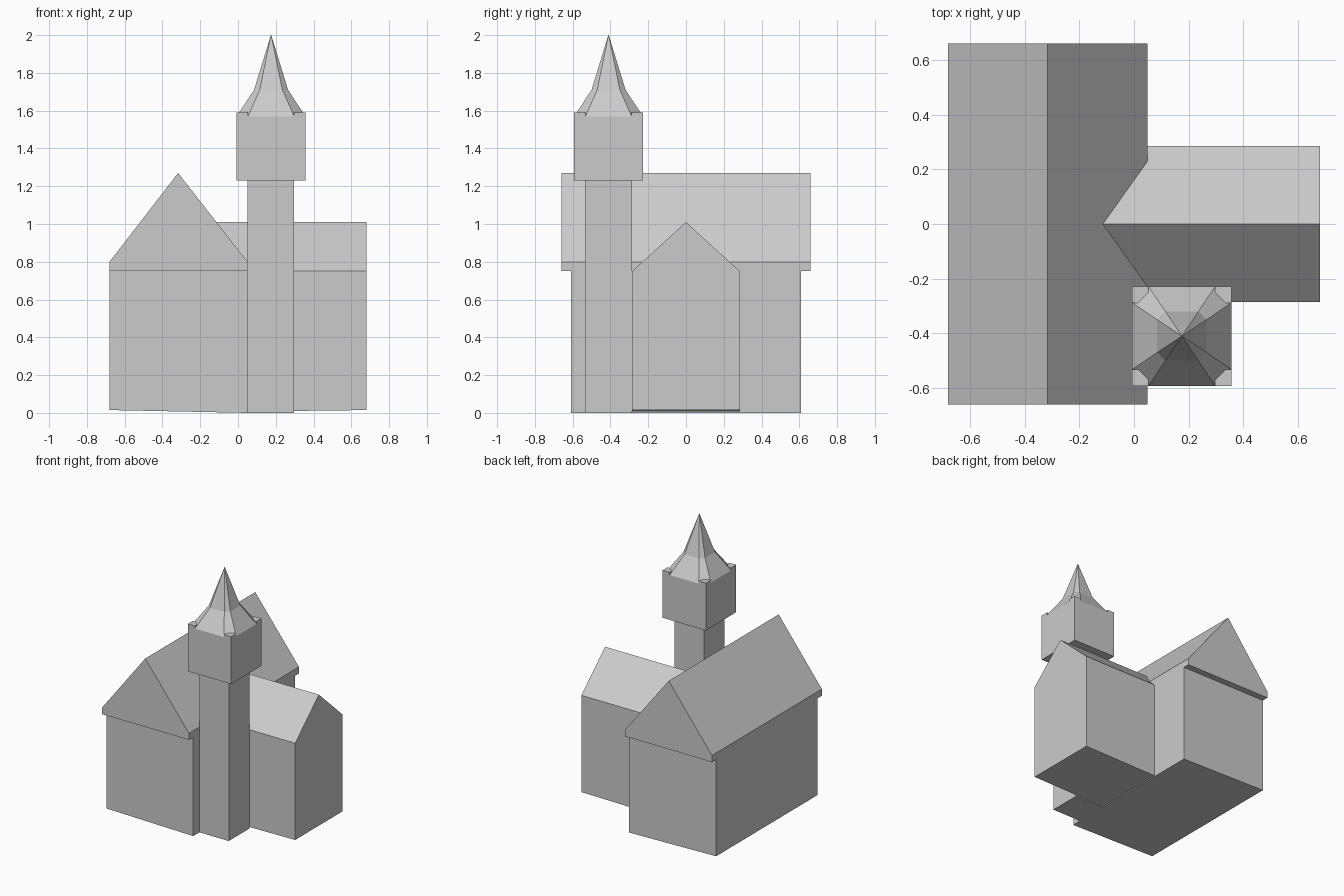
import bpy, bmesh

if "Cube" in bpy.data.objects:
    bpy.data.objects.remove(bpy.data.objects["Cube"])


def build(name, rings):
    """Closed solid lofted through rings of equal point count."""
    bm = bmesh.new()
    loops = [[bm.verts.new(p) for p in ring] for ring in rings]
    n = len(rings[0])
    for a, b in zip(loops, loops[1:]):
        for i in range(n):
            j = (i + 1) % n
            bm.faces.new((a[i], a[j], b[j], b[i]))
    bm.faces.new(loops[0])
    bm.faces.new(loops[-1])
    bmesh.ops.remove_doubles(bm, verts=bm.verts, dist=1e-5)
    bmesh.ops.recalc_face_normals(bm, faces=bm.faces)
    mesh = bpy.data.meshes.new(name)
    bm.to_mesh(mesh)
    bm.free()
    obj = bpy.data.objects.new(name, mesh)
    bpy.context.collection.objects.link(obj)
    return obj


def box(name, x0, x1, y0, y1, z0, z1):
    base = [(x0, y0), (x1, y0), (x1, y1), (x0, y1)]
    return build(name, [[(x, y, z) for x, y in base] for z in (z0, z1)])


# Main hall walls, with a slightly raised outer foot
walls = [(-0.68, 0.015), (0.05, 0.0), (0.05, 0.75), (-0.68, 0.75)]
build("hall_walls", [[(x, y, z) for x, z in walls] for y in (-0.61, 0.61)])

# Hall roof overhanging both gable ends
roof = [(-0.68, 0.75), (0.05, 0.75), (0.05, 0.80), (-0.317, 1.27), (-0.68, 0.80)]
build("hall_roof", [[(x, y, z) for x, z in roof] for y in (-0.66, 0.66)])


# Side wing with its own gable, its ridge running into the hall roof
def gable(x, foot):
    pts = [(-0.285, foot), (0.285, foot), (0.285, 0.75), (0, 1.01), (-0.285, 0.75)]
    return [(x, y, z) for y, z in pts]


build("side_wing", [gable(-0.15, 0.005), gable(0.68, 0.015)])

# Tower shaft and wider belfry
CX, CY, R = 0.175, -0.41, 0.182
box("tower_shaft", 0.05, 0.297, -0.535, -0.285, 0.0, 1.24)
box("belfry", CX - R, CX + R, CY - R, CY + R, 1.23, 1.57)

# Small raised blocks on the belfry corners
for sx in (-1, 1):
    for sy in (-1, 1):
        xs = sorted((CX + sx * R, CX + sx * 0.122))
        ys = sorted((CY + sy * R, CY + sy * 0.122))
        box("belfry_corner", *xs, *ys, 1.56, 1.59)


# Eight-sided spire with a flared skirt
def octagon(r, c, z):
    pts = [(c, -r), (r, -c), (r, c), (c, r), (-c, r), (-r, c), (-r, -c), (-c, -r)]
    return [(CX + x, CY + y, z) for x, y in pts]


bm_spire = build("spire", [octagon(R, 0.122, 1.57), octagon(0.09, 0.06, 1.71),
                           octagon(0.001, 0.0006, 2.0)])
